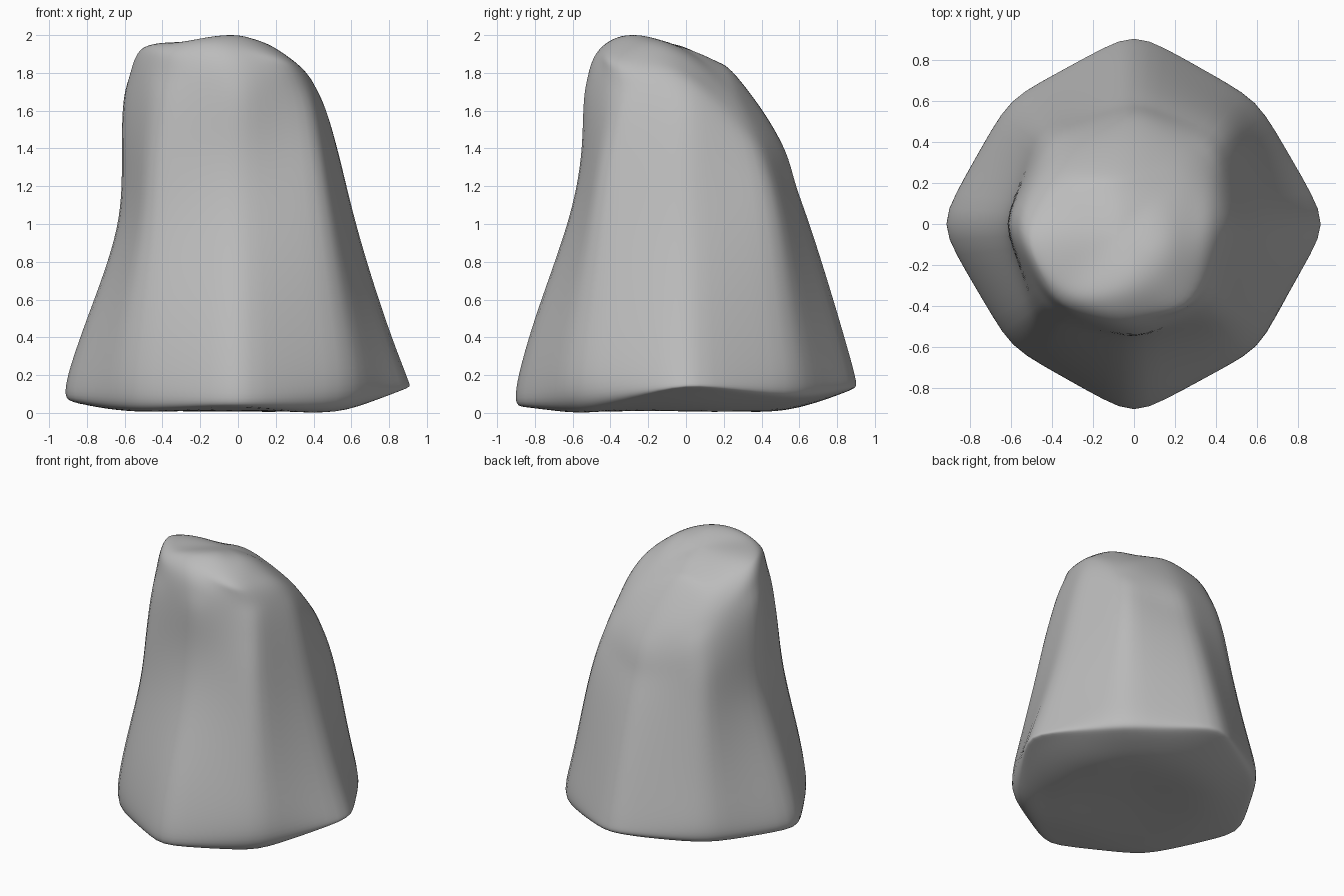
import bpy, bmesh
from math import cos, sin, pi

old = bpy.data.objects.get("Cube")
if old:
    bpy.data.objects.remove(old, do_unlink=True)

SIDES = 8
AXIS = (0, 0)
PEAK = (-.08, -.06)

# Eight-sided cross-sections, running counter-clockwise from +x:
# centre, radius per direction, height per direction (or one shared height)
underside = (AXIS, [.5] * SIDES, .01)
base_rim = (AXIS, (.84, .77, .84, .76, .82, .75, .8, .71),
            (.12, .07, .11, .07, .05, .01, .03, .005))
base_bulge = (AXIS, (.895, .83, .89, .84, .91, .83, .9, .84),
              (.18, .18, .2, .17, .14, .13, .1, .12))
lower_body = (AXIS, (.78, .77, .81, .77, .8, .78, .8, .78), .5)
waist = (AXIS, (.63, .68, .66, .67, .64, .68, .635, .68), .98)
upper_body = (AXIS, (.53, .59, .575, .61, .615, .63, .55, .59),
              (1.38, 1.28, 1.22, 1.3, 1.4, 1.4, 1.4, 1.4))
shoulder = (AXIS, (.42, .48, .475, .52, .58, .56, .525, .49),
            (1.7, 1.5, 1.49, 1.56, 1.78, 1.78, 1.78, 1.72))
crown_rim = (PEAK, (.38, .43, .3, .4, .43, .42, .38, .46),
             (1.84, 1.69, 1.81, 1.78, 1.92, 1.91, 1.94, 1.87))
crown = (PEAK, (.25, .23, .18, .25, .35, .33, .26, .25),
         (1.92, 1.85, 1.88, 1.87, 1.95, 1.96, 2.0, 1.975))
sections = [underside, base_rim, base_bulge, lower_body, waist,
            upper_body, shoulder, crown_rim, crown]


def add_ring(bm, section):
    (x, y), radii, heights = section
    if isinstance(heights, float):
        heights = [heights] * SIDES
    ring = []
    for i, (r, z) in enumerate(zip(radii, heights)):
        angle = 2 * pi * i / SIDES
        ring.append(bm.verts.new((x + r * cos(angle), y + r * sin(angle), z)))
    return ring


def neighbours(ring):
    return zip(ring, ring[1:] + ring[:1])


# Loft the boulder and close both ends with fans
bm = bmesh.new()
rings = [add_ring(bm, s) for s in sections]
for low, high in zip(rings, rings[1:]):
    for (a, b), (c, d) in zip(neighbours(low), neighbours(high)):
        bm.faces.new((a, b, d, c))
bottom = bm.verts.new((0, 0, .025))
top = bm.verts.new((*PEAK, 1.95))
for a, b in neighbours(rings[0]):
    bm.faces.new((b, a, bottom))
for a, b in neighbours(rings[-1]):
    bm.faces.new((a, b, top))

# Creases along the corner ridges, softer at the crown and around the base
crease = bm.edges.layers.float.new("crease_edge")
ridge_creases = (.4, .42, .42, .42, .4, .25)
for low, high, amount in zip(rings[1:], rings[2:], ridge_creases):
    for a, b in zip(low, high):
        bm.edges.get((a, b))[crease] = amount
for ring in (rings[1], rings[7]):
    for a, b in neighbours(ring):
        bm.edges.get((a, b))[crease] = .25
bmesh.ops.recalc_face_normals(bm, faces=bm.faces)

mesh = bpy.data.meshes.new("boulder")
bm.to_mesh(mesh)
bm.free()
mesh.polygons.foreach_set("use_smooth", [True] * len(mesh.polygons))
boulder = bpy.data.objects.new("boulder", mesh)
bpy.context.collection.objects.link(boulder)

# Rounded surface
smooth = boulder.modifiers.new("rounding", "SUBSURF")
smooth.levels = smooth.render_levels = 3


def rounded_points():
    mesh.update()
    mesh.update_tag()
    graph = bpy.context.evaluated_depsgraph_get()
    graph.update()
    return [v.co.copy() for v in boulder.evaluated_get(graph).data.vertices]


# Swell the cage so the rounded surface passes through the cross-sections
targets = [v.co.copy() for v in mesh.vertices]
for step in range(4):
    points = rounded_points()
    for v, goal, now in zip(mesh.vertices, targets, points):
        v.co += (goal - now) * .8
mesh.update()

# Plain stone colour
stone = bpy.data.materials.new("grey stone")
stone.use_nodes = True
colour = (.5, .5, .5, 1)
stone.diffuse_color = colour
for node in stone.node_tree.nodes:
    if node.type == "BSDF_PRINCIPLED":
        node.inputs["Base Color"].default_value = colour
        node.inputs["Roughness"].default_value = .9
mesh.materials.append(stone)
